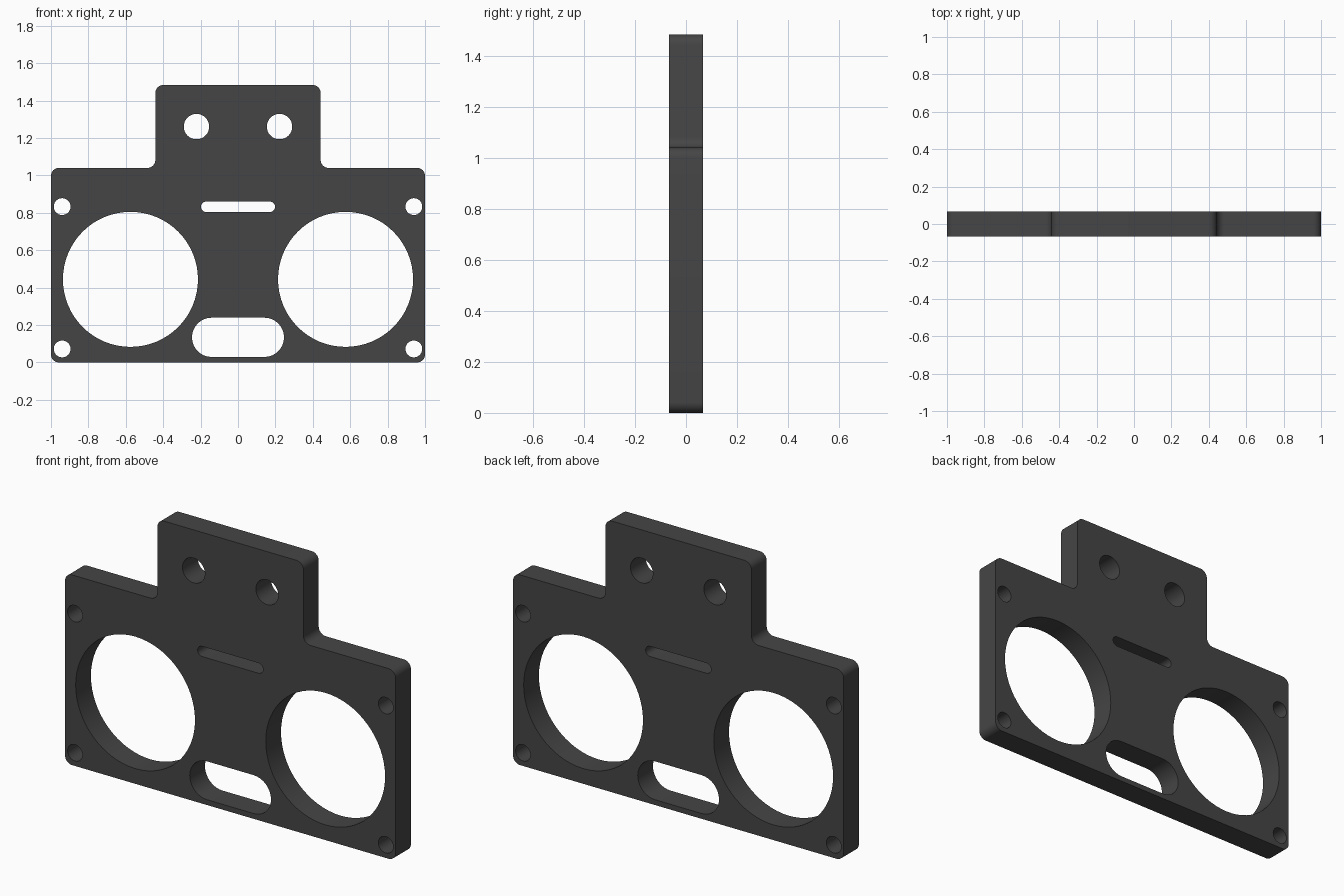
import bpy, bmesh
from math import sin, cos, pi, radians
from mathutils import Vector

if "Cube" in bpy.data.objects:
    bpy.data.objects.remove(bpy.data.objects["Cube"])

HALF_DEPTH = 0.066


def circle(x, z, r, n=48):
    return [(x + r * cos(2 * pi * i / n), z + r * sin(2 * pi * i / n)) for i in range(n)]


def slot(z, half_length, r, n=16):
    pts = []
    for side, start in ((1, -pi / 2), (-1, pi / 2)):
        cx = side * (half_length - r)
        pts += [(cx + r * cos(start + pi * i / n), z + r * sin(start + pi * i / n))
                for i in range(n + 1)]
    return pts


def rounded(corners, r, n=8):
    """Fillet every right-angled corner, convex or concave."""
    pts = []
    for i, c in enumerate(corners):
        c = Vector(c)
        a = (Vector(corners[i - 1]) - c).normalized()
        b = (Vector(corners[(i + 1) % len(corners)]) - c).normalized()
        centre = c + (a + b) * r
        for k in range(n + 1):
            t = k / n * pi / 2
            pts.append(tuple(centre - b * r * cos(t) - a * r * sin(t)))
    return pts


# Outer outline: wide body with a narrower mounting tab on top
half = [(1.0, 0.0), (1.0, 1.04), (0.442, 1.04), (0.442, 1.483)]
outline = rounded(half + [(-x, z) for x, z in reversed(half)], 0.042)

# Openings: centre slots, then mirrored sensor bores, tab holes and screw holes
loops = [outline, slot(0.832, 0.198, 0.028), slot(0.134, 0.246, 0.105)]
for s in (-1, 1):
    loops.append(circle(s * 0.575, 0.444, 0.361, 64))
    loops.append(circle(s * 0.222, 1.261, 0.068, 32))
    loops += [circle(s * 0.94, z, 0.045, 32) for z in (0.072, 0.833)]

# Extruded flat plate, stood upright
curve = bpy.data.curves.new("bracket_plate", 'CURVE')
curve.dimensions = '2D'
curve.fill_mode = 'BOTH'
curve.extrude = HALF_DEPTH
for pts in loops:
    sp = curve.splines.new('POLY')
    sp.points.add(len(pts) - 1)
    for p, (x, z) in zip(sp.points, pts):
        p.co = (x, z, 0, 1)
    sp.use_cyclic_u = True
plate = bpy.data.objects.new("bracket_plate", curve)
bpy.context.collection.objects.link(plate)
plate.rotation_euler.x = pi / 2
bpy.context.view_layer.objects.active = plate
plate.select_set(True)
bpy.ops.object.convert(target='MESH')
bpy.ops.object.transform_apply(rotation=True)

# Weld caps to walls
bm = bmesh.new()
bm.from_mesh(plate.data)
bmesh.ops.remove_doubles(bm, verts=bm.verts, dist=1e-5)
bmesh.ops.recalc_face_normals(bm, faces=bm.faces)
bm.to_mesh(plate.data)
bm.free()
bpy.ops.object.shade_smooth_by_angle(angle=radians(30))

# Dark plastic
mat = bpy.data.materials.new("dark_plastic")
mat.diffuse_color = (0.06, 0.06, 0.06, 1)
mat.use_nodes = True
mat.node_tree.nodes["Principled BSDF"].inputs["Base Color"].default_value = mat.diffuse_color
plate.data.materials.clear()
plate.data.materials.append(mat)
